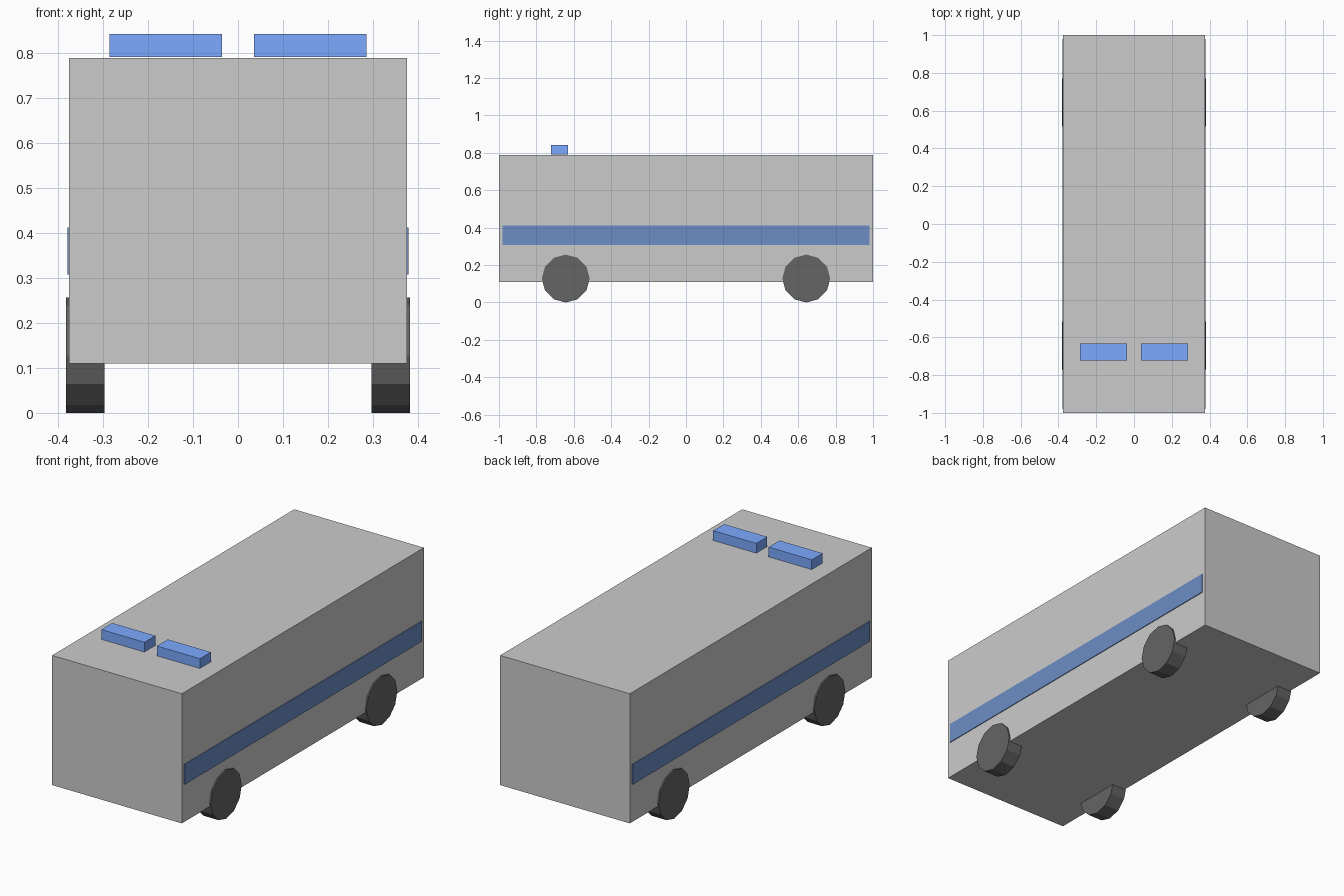
import bpy
from math import pi

if "Cube" in bpy.data.objects:
    bpy.data.objects.remove(bpy.data.objects["Cube"])


def material(name, rgb):
    mat = bpy.data.materials.new(name)
    mat.diffuse_color = (*rgb, 1)
    mat.use_nodes = True
    mat.node_tree.nodes["Principled BSDF"].inputs["Base Color"].default_value = mat.diffuse_color
    return mat


def box(name, x, y, z, mat=None):
    """Box from (min, max) ranges along each axis."""
    centre = [(a + b) / 2 for a, b in (x, y, z)]
    bpy.ops.mesh.primitive_cube_add(size=1, location=centre)
    obj = bpy.context.object
    obj.name = name
    obj.scale = [b - a for a, b in (x, y, z)]
    bpy.ops.object.transform_apply(location=False, rotation=False, scale=True)
    if mat:
        obj.data.materials.append(mat)
    return obj


def wheel(name, x, y, mat):
    bpy.ops.mesh.primitive_cylinder_add(vertices=12, radius=0.128, depth=0.085,
                                        location=(x, y, 0.128), rotation=(0, pi / 2, 0))
    obj = bpy.context.object
    obj.name = name
    obj.data.materials.append(mat)
    return obj


stripe_blue = material("stripe_blue", (0.15, 0.27, 0.56))
light_blue = material("light_blue", (0.2, 0.4, 1.0))
rubber = material("rubber", (0.13, 0.13, 0.13))

# Van body
box("body", (-0.375, 0.375), (-1, 1), (0.11, 0.788))

for side, s in (("left", -1), ("right", 1)):
    # Side stripe, slightly proud of the body
    box(f"{side}_stripe", sorted((s * 0.37, s * 0.379)), (-0.98, 0.98), (0.307, 0.412), stripe_blue)
    # Roof light bar
    box(f"{side}_roof_light", sorted((s * 0.036, s * 0.285)), (-0.722, -0.632), (0.79, 0.841), light_blue)
    # Wheels
    for end, y in (("front", -0.643), ("back", 0.643)):
        wheel(f"{end}_{side}_wheel", s * 0.3395, y, rubber)
